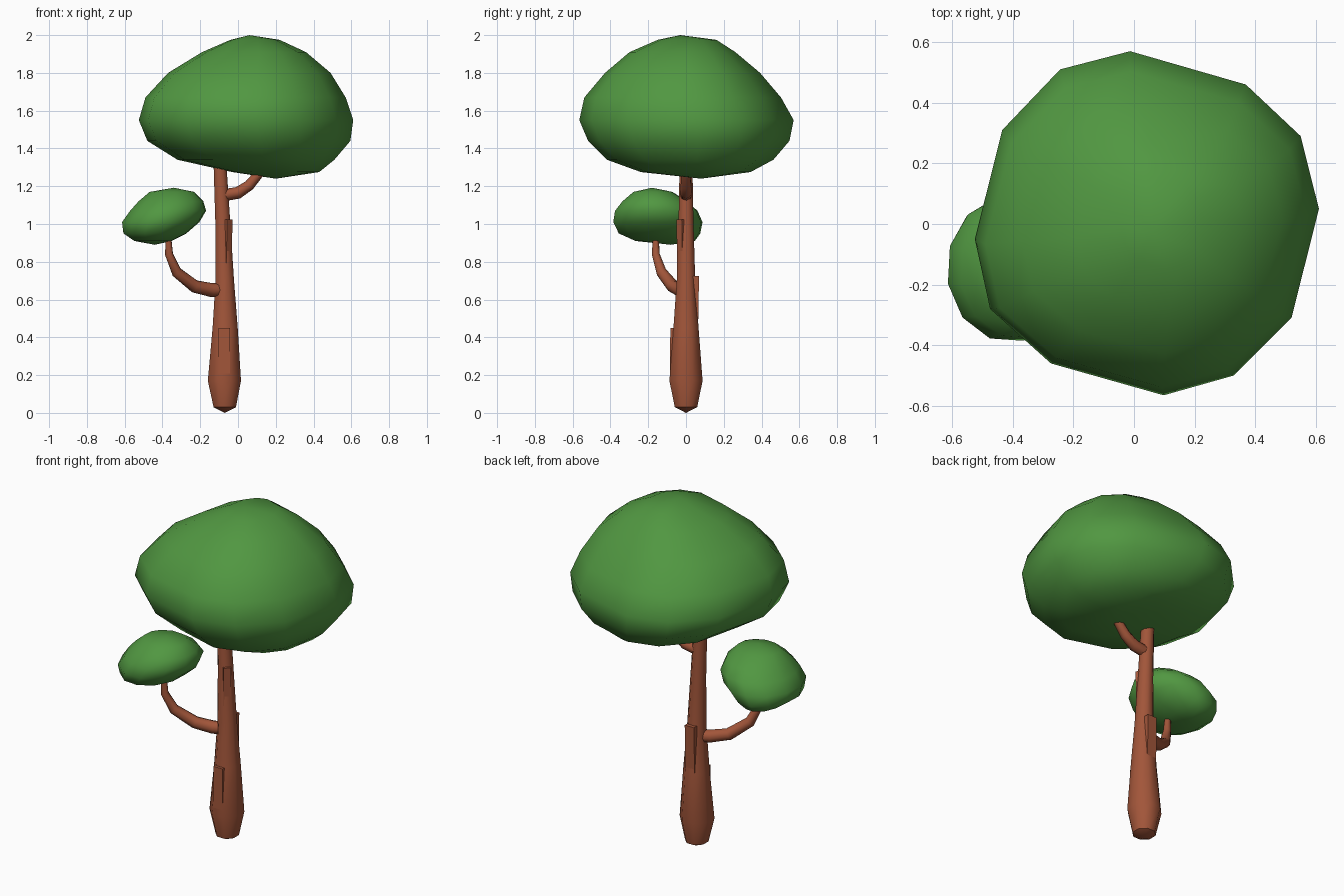
import bpy, math
from mathutils import Vector

if "Cube" in bpy.data.objects:
    bpy.data.objects.remove(bpy.data.objects["Cube"])


def material(name, rgb):
    m = bpy.data.materials.new(name)
    m.diffuse_color = (*rgb, 1)
    m.use_nodes = True
    m.node_tree.nodes["Principled BSDF"].inputs["Base Color"].default_value = m.diffuse_color
    return m


GREEN = material("leaf_green", (0.082, 0.31, 0.053))
BROWN = material("bark_brown", (0.36, 0.092, 0.042))


def loft(name, rings, mat, angle, bottom=None, top=None):
    """Skin equal-length rings; close the ends with a pole point or a flat cap."""
    n = len(rings[0])
    verts = [tuple(p) for r in rings for p in r]
    faces = []
    for k in range(len(rings) - 1):
        for i in range(n):
            j = (i + 1) % n
            faces.append((k * n + i, k * n + j, (k + 1) * n + j, (k + 1) * n + i))
    last = (len(rings) - 1) * n
    if bottom:
        verts.append(bottom)
        faces += [((i + 1) % n, i, len(verts) - 1) for i in range(n)]
    else:
        faces.append(tuple(reversed(range(n))))
    if top:
        verts.append(top)
        faces += [(last + i, last + (i + 1) % n, len(verts) - 1) for i in range(n)]
    else:
        faces.append(tuple(range(last, last + n)))
    mesh = bpy.data.meshes.new(name)
    mesh.from_pydata(verts, [], faces)
    mesh.materials.append(mat)
    obj = bpy.data.objects.new(name, mesh)
    bpy.context.collection.objects.link(obj)
    bpy.ops.object.select_all(action='DESELECT')
    obj.select_set(True)
    bpy.context.view_layer.objects.active = obj
    if angle:
        bpy.ops.object.shade_smooth_by_angle(angle=math.radians(angle))
    return obj


def blob(name, outline, levels, bottom, top):
    """Foliage: a unit outline stretched into the x and y range of each level."""
    rings = []
    for z, x0, x1, y0, y1 in levels:
        rings.append([((x0 + x1) / 2 + u * (x1 - x0) / 2,
                       (y0 + y1) / 2 + v * (y1 - y0) / 2, z) for u, v in outline])
    return loft(name, rings, GREEN, 80, bottom, top)


def circle(n, phase=0.0):
    return [(math.cos(phase + math.tau * i / n), math.sin(phase + math.tau * i / n))
            for i in range(n)]


def branch(name, points, radii, sides=8):
    pts = [Vector(p) for p in points]
    rings = []
    for i, p in enumerate(pts):
        d = (pts[min(i + 1, len(pts) - 1)] - pts[max(i - 1, 0)]).normalized()
        side = d.cross(Vector((0.3, -1, 0))).normalized()
        up = d.cross(side)
        rings.append([p + radii[i] * (side * c + up * s) for c, s in circle(sides)])
    return loft(name, rings, BROWN, 50)


# Large crown
plan = [(0.61, 0.05), (0.55, 0.29), (0.37, 0.46), (-0.01, 0.57), (-0.24, 0.51),
        (-0.43, 0.31), (-0.52, -0.05), (-0.47, -0.28), (-0.27, -0.46),
        (0.10, -0.565), (0.33, -0.50), (0.52, -0.31)]
plan = [((x - 0.045) / 0.565, y / 0.567) for x, y in plan]
blob("large_crown", plan, [
    (1.275, -0.03, 0.43, -0.24, 0.34),
    (1.34, -0.32, 0.51, -0.42, 0.46),
    (1.44, -0.48, 0.595, -0.52, 0.545),
    (1.55, -0.525, 0.61, -0.567, 0.567),
    (1.67, -0.49, 0.57, -0.54, 0.50),
    (1.80, -0.37, 0.49, -0.43, 0.39),
    (1.91, -0.19, 0.36, -0.30, 0.26),
    (1.975, -0.04, 0.22, -0.15, 0.16)],
    (0.20, 0.08, 1.24), (0.06, -0.03, 2.0))

# Small crown
blob("small_crown", circle(12, 0.2), [
    (0.91, -0.55, -0.35, -0.27, 0.05),
    (0.95, -0.61, -0.27, -0.36, 0.08),
    (1.01, -0.618, -0.20, -0.39, 0.092),
    (1.07, -0.575, -0.165, -0.38, 0.065),
    (1.12, -0.53, -0.18, -0.34, 0.01),
    (1.17, -0.47, -0.23, -0.28, -0.07)],
    (-0.44, -0.08, 0.89), (-0.34, -0.18, 1.192))

# Trunk
trunk = [(0.03, -0.07, 0.064), (0.17, -0.072, 0.095), (0.45, -0.068, 0.072),
         (0.70, -0.07, 0.053), (1.0, -0.08, 0.043), (1.35, -0.097, 0.036)]
loft("trunk", [[(cx + r * c, r * s, z) for c, s in circle(8, math.pi / 8)]
               for z, cx, r in trunk], BROWN, 50, bottom=(-0.07, 0, 0))

# Branches
branch("lower_branch",
       [(-0.08, 0, 0.65), (-0.14, -0.03, 0.65), (-0.23, -0.07, 0.67),
        (-0.325, -0.13, 0.745), (-0.365, -0.16, 0.84), (-0.37, -0.16, 0.95)],
       [0.037, 0.037, 0.034, 0.029, 0.022, 0.015])
branch("upper_branch",
       [(-0.09, 0, 1.15), (0.0, 0, 1.165), (0.06, 0, 1.205), (0.13, 0, 1.29)],
       [0.032, 0.032, 0.029, 0.024])

# Raised bark flakes with flat top ledges
for label, deg, cx, z0, z1, r0, r1, w in [
        ("front", -90, -0.072, 0.18, 0.45, 0.085, 0.083, 0.03),
        ("back", 90, -0.07, 0.45, 0.725, 0.064, 0.069, 0.03),
        ("side", -45, -0.08, 0.76, 1.025, 0.045, 0.052, 0.02)]:
    a = math.radians(deg)
    out, side = Vector((math.cos(a), math.sin(a), 0)), Vector((-math.sin(a), math.cos(a), 0))
    rings = [[Vector((cx, 0, z)) + out * d + side * s for d, s in
              [(0.01, -w), (r, -w), (r, w), (0.01, w)]] for z, r in [(z0, r0), (z1, r1)]]
    loft(label + "_bark_flake", rings, BROWN, 0)
